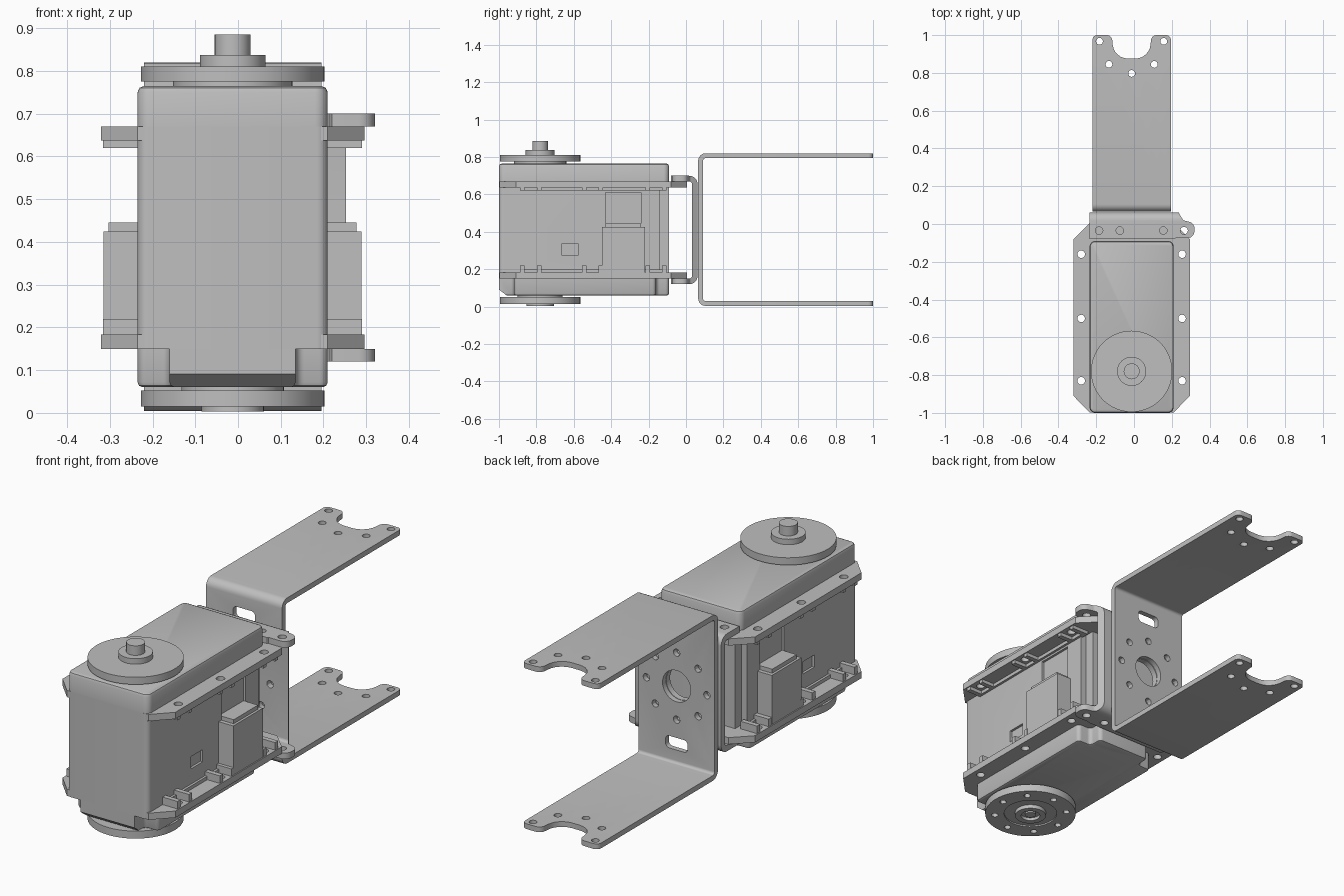
import bpy, bmesh, math
from mathutils import Vector

if "Cube" in bpy.data.objects:
    bpy.data.objects.remove(bpy.data.objects["Cube"], do_unlink=True)

CX, MID = -0.0125, 0.41      # servo centre line in x, mirror height in z
HX, HY = CX, -0.78           # output axis

grey = bpy.data.materials.new("plain grey")
grey.use_nodes = True
COLOUR = (0.52, 0.52, 0.52, 1)
grey.diffuse_color = COLOUR
grey.node_tree.nodes["Principled BSDF"].inputs["Base Color"].default_value = COLOUR


def rounded(pts, segs=6):
    """Closed outline from (a, b, radius) corners."""
    out, n = [], len(pts)
    for i, (a, b, r) in enumerate(pts):
        p = Vector((a, b))
        if r <= 0:
            out.append(p)
            continue
        d = (Vector(pts[i - 1][:2]) - p).normalized()
        e = (Vector(pts[(i + 1) % n][:2]) - p).normalized()
        half = d.angle(e) / 2
        c = p + (d + e).normalized() * (r / math.sin(half))
        t = r / math.tan(half)
        u, v = (p + d * t - c).normalized(), (p + e * t - c).normalized()
        out += [c + u.slerp(v, k / segs).normalized() * r for k in range(segs + 1)]
    return out


def rect(a0, a1, b0, b1, r=0):
    return rounded([(a0, b0, r), (a1, b0, r), (a1, b1, r), (a0, b1, r)])


def circle(a, b, r, n=24):
    return [Vector((a + r * math.cos(math.tau * k / n), b + r * math.sin(math.tau * k / n)))
            for k in range(n)]


def ring_of_holes(a, b, radius, r, n=8):
    return [circle(a + radius * math.cos(math.tau * k / n),
                   b + radius * math.sin(math.tau * k / n), r, 12) for k in range(n)]


def add(bm, outline, h0, h1, axis="z"):
    place = {"x": lambda p, h: (h, p[0], p[1]),
             "y": lambda p, h: (p[0], h, p[1]),
             "z": lambda p, h: (p[0], p[1], h)}[axis]
    lo = [bm.verts.new(place(p, h0)) for p in outline]
    hi = [bm.verts.new(place(p, h1)) for p in outline]
    bm.faces.new(lo)
    bm.faces.new(hi)
    for i in range(len(lo)):
        j = (i + 1) % len(lo)
        bm.faces.new((lo[i], lo[j], hi[j], hi[i]))


def make(name, solids, soft_z=None, soft=0.015, segments=2):
    """Object from extruded outlines; edges lying at height soft_z are bevelled."""
    bm = bmesh.new()
    for s in solids:
        add(bm, *s)
    bmesh.ops.recalc_face_normals(bm, faces=bm.faces)
    if soft_z is not None:
        edges = [e for e in bm.edges if all(abs(v.co.z - soft_z) < 1e-5 for v in e.verts)]
        bmesh.ops.bevel(bm, geom=edges, offset=soft, segments=segments, affect="EDGES", profile=0.5)
    mesh = bpy.data.meshes.new(name)
    bm.to_mesh(mesh)
    bm.free()
    mesh.materials.append(grey)
    ob = bpy.data.objects.new(name, mesh)
    bpy.context.collection.objects.link(ob)
    return ob


def boolean(ob, solids, operation="DIFFERENCE"):
    cutter = make("cutter", solids)
    cutter.hide_render = True
    mod = ob.modifiers.new("cut", "BOOLEAN")
    mod.operation, mod.object, mod.solver = operation, cutter, "EXACT"
    bpy.context.view_layer.objects.active = ob
    bpy.ops.object.modifier_apply(modifier=mod.name)
    bpy.data.objects.remove(cutter, do_unlink=True)


def mirrored_z(z0, z1, top):
    return (z0, z1) if top else (2 * MID - z1, 2 * MID - z0)


W = 0.2225                   # half width of the servo case
BACK = -0.09

# Main case with sockets and shallow recesses on both sides
case = make("main_case", [(rect(CX - W, CX + W, -1, BACK, 0.025), 0.15, 0.67)])
cuts = []
for s in (-1, 1):
    side = sorted((CX + s * (W - 0.012), CX + s * (W + 0.05)))
    cuts += [(rect(-0.43, -0.24, 0.40, 0.61), *side, "x"),
             (rect(-0.665, -0.575, 0.275, 0.335), *side, "x")]
    # stepped back corners
    corner = sorted((CX + s * (W - 0.03), CX + s * (W + 0.05)))
    cuts.append((rect(*corner, -0.14, 0), 0.18, 0.64))
boolean(case, cuts)

make("upper_case", [(rect(CX - W, CX + W, -1, BACK, 0.03), 0.66, 0.765)], 0.765)

# Lower case: notched corners, sloped front
nx, r = W - 0.075, 0.02
lower = make("lower_case", [(rounded([
    (CX - nx, -1, 0), (CX + nx, -1, 0), (CX + nx, -0.92, r), (CX + W, -0.92, r),
    (CX + W, -0.16, r), (CX + nx, -0.16, r), (CX + nx, BACK, r),
    (CX - nx, BACK, r), (CX - nx, -0.16, r), (CX - W, -0.16, r),
    (CX - W, -0.92, r), (CX - nx, -0.92, r)]), 0.06, 0.16)], 0.06, 0.012)
boolean(lower, [([(-1.05, 0.03), (-0.92, 0.03), (-1.05, 0.13)], -0.5, 0.5, "x")])

# Mounting flanges with nut traps
F, SCREWS = 0.308, (-0.83, -0.5, -0.16)
for top in (True, False):
    word = "upper" if top else "lower"
    half = [(W, -0.998), (F, -0.91), (F, -0.08), (W, 0.005)]
    outline = [(CX + x, y) for x, y in half] + [(CX - x, y) for x, y in reversed(half)]
    flange = make(word + "_flange", [(outline, *mirrored_z(0.637, 0.67, top))])
    boolean(flange, [(circle(CX + s * 0.267, y, 0.02, 16), 0, 0.8) for s in (-1, 1) for y in SCREWS])
    depth = 0.62 if top else 0.60
    walls = []
    for s in (-1, 1):
        for y in SCREWS:
            for d in (-0.045, 0.045):
                xs = sorted((CX + s * (W - 0.01), CX + s * (F - 0.005)))
                walls.append((rect(*xs, y + d - 0.012, y + d + 0.012), *mirrored_z(depth, 0.64, top)))
        # inner ledge running along the case
        xs = sorted((CX + s * (W - 0.01), CX + s * (W + 0.012)))
        walls.append((rect(*xs, -0.88, -0.12), *mirrored_z(0.62, 0.64, top)))
    make(word + "_nut_traps", walls)

# Cable connectors on both sides
for s, word in ((1, "left"), (-1, "right")):
    inner = sorted((CX + s * 0.2, CX + s * 0.29))
    outer = sorted((CX + s * 0.2, CX + s * 0.302))
    make(word + "_connector", [(rect(*outer, -0.45, -0.22), 0.17, 0.425),
                               (rect(*inner, -0.43, -0.24), 0.42, 0.445)])

# Upper horn, boss and shaft
make("upper_horn_spacer", [(circle(HX, HY, 0.14, 48), 0.76, 0.777)])
make("upper_horn", [(circle(HX, HY, 0.215, 64), 0.775, 0.811)])
make("upper_boss", [(circle(HX, HY, 0.077, 40), 0.81, 0.838)])
make("upper_shaft", [(circle(HX, HY, 0.042, 32), 0.835, 0.885)])

# Lower horn with screw circle, groove and hub
make("lower_horn_spacer", [(circle(HX, HY, 0.12, 48), 0.048, 0.065)])
horn = make("lower_horn", [(circle(HX, HY, 0.215, 64), 0.015, 0.052)])
boolean(horn, [(h, 0, 0.045) for h in ring_of_holes(HX, HY, 0.17, 0.016)]
        + [(circle(HX, HY, 0.125, 48), 0, 0.022)])
hub = make("lower_hub", [(circle(HX, HY, 0.073, 40), 0.003, 0.03)])
boolean(hub, [(circle(HX, HY, 0.045, 32), -0.02, 0.018)])
make("lower_screw", [(circle(HX, HY, 0.025, 24), 0.008, 0.03)])


def channel(name, front, back, z0, z1, t, r, x0, x1, sign):
    """Bent sheet: two arms joined by an upright web at y = back."""
    b = back + sign * t
    outline = rounded([(front, z0, 0), (back, z0, r), (back, z1, r), (front, z1, 0),
                       (front, z1 - t, 0), (b, z1 - t, r - t), (b, z0 + t, r - t), (front, z0 + t, 0)])
    return make(name, [(outline, x0, x1, "x")])


web_holes = [circle(CX, MID, 0.077, 40)] + ring_of_holes(CX, MID, 0.165, 0.018)

# Rear mounting bracket with ears on one side
mount = channel("mount_bracket", -0.08, 0.062, 0.12, 0.70, 0.03, 0.045, -0.5, 0.5, -1)
boolean(mount, [(rounded([(-0.235, -0.09, 0), (0.2, -0.09, 0), (0.22, -0.075, 0), (0.32, -0.075, 0.037),
                          (0.32, 0.005, 0.035), (0.26, 0.02, 0.02), (0.225, 0.08, 0), (-0.235, 0.08, 0)]),
                 0, 1)], "INTERSECT")
boolean(mount, [(circle(x, -0.035, 0.02, 16), 0, 1) for x in (-0.185, -0.075, 0.155, 0.265)])
boolean(mount, [(h, 0.01, 0.1, "y") for h in web_holes])

# Large fork bracket with notched arm ends
H = 0.2075
fork = channel("fork_bracket", 1.05, 0.065, 0.004, 0.82, 0.026, 0.04, -0.5, 0.5, 1)
boolean(fork, [(rounded([(CX - H, 0, 0), (CX + H, 0, 0), (CX + H, 1, 0.025), (CX + 0.105, 1, 0.03),
                         (CX + 0.093, 0.876, 0.08), (CX - 0.093, 0.876, 0.08),
                         (CX - 0.105, 1, 0.03), (CX - H, 1, 0.025)]), -1, 2)], "INTERSECT")
arm_holes = [(-0.17, 0.967), (0.17, 0.967), (-0.12, 0.845), (0.12, 0.845), (0, 0.797)]
boolean(fork, [(circle(CX + x, y, 0.018, 16), -0.5, 1.5) for x, y in arm_holes])
slots = [rect(CX - 0.06, CX + 0.06, z - 0.03, z + 0.03, 0.02) for z in (MID - 0.285, MID + 0.285)]
boolean(fork, [(h, 0.03, 0.2, "y") for h in web_holes + slots])

# Smooth curved walls, keep hard edges
bpy.ops.object.select_all(action="DESELECT")
for ob in bpy.context.scene.objects:
    if ob.type == "MESH":
        ob.select_set(True)
        bpy.context.view_layer.objects.active = ob
bpy.ops.object.shade_smooth_by_angle(angle=math.radians(30))
